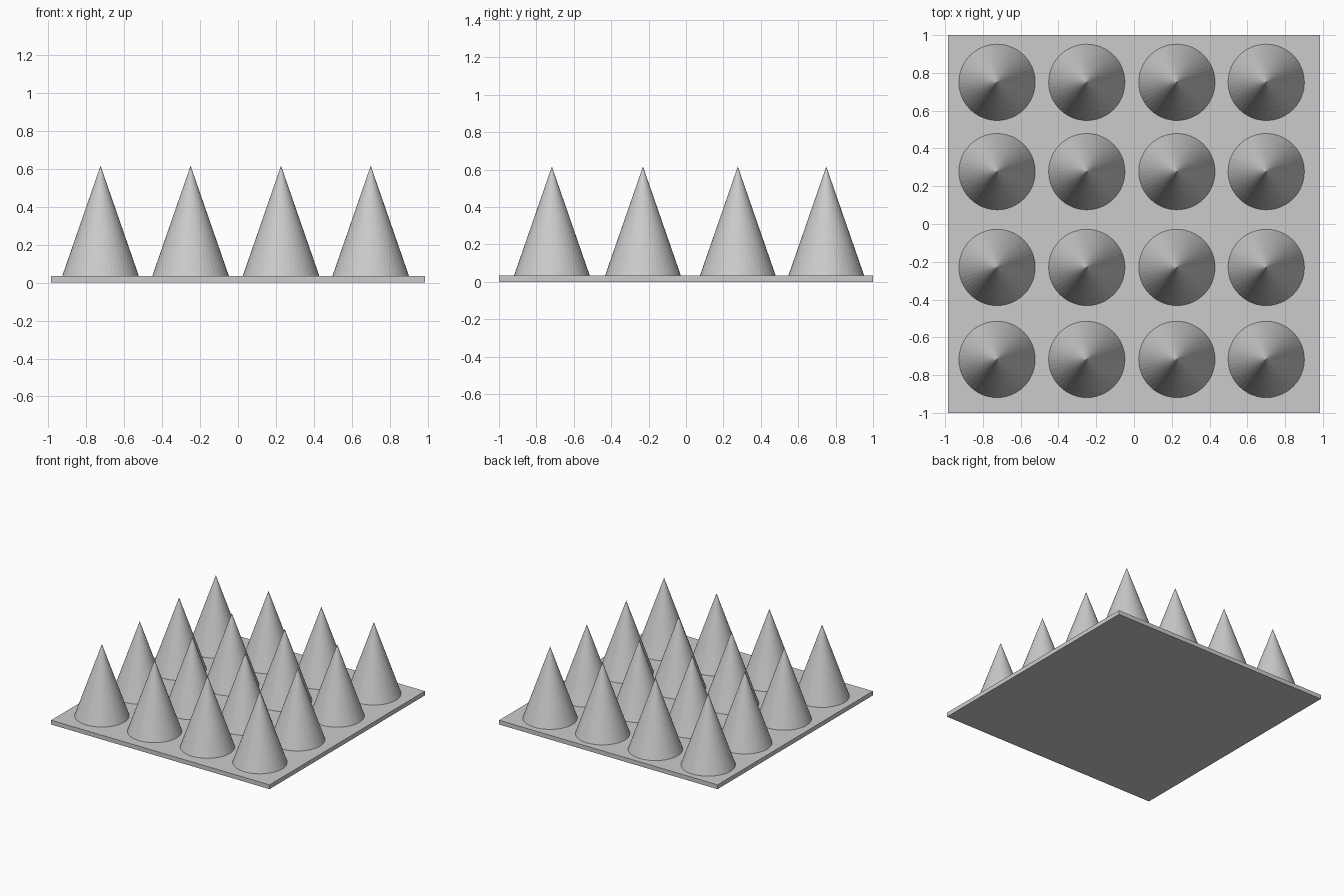
import bpy

# Remove the default object
cube = bpy.data.objects.get("Cube")
if cube:
    bpy.data.objects.remove(cube, do_unlink=True)

# Single grey material
GREY = (0.6, 0.6, 0.6, 1.0)
grey = bpy.data.materials.new("plain grey")
grey.use_nodes = True
grey.diffuse_color = GREY
grey.node_tree.nodes["Principled BSDF"].inputs["Base Color"].default_value = GREY

PLATE_HEIGHT = 0.035
CONE_RADIUS = 0.202
CONE_TOP = 0.617


def finish(name):
    obj = bpy.context.object
    obj.name = name
    obj.data.materials.append(grey)
    return obj


# Thin base plate
bpy.ops.mesh.primitive_cube_add(size=1, location=(0, 0, PLATE_HEIGHT / 2))
plate = finish("base_plate")
plate.scale = (1.97, 2.0, PLATE_HEIGHT)
bpy.ops.object.transform_apply(location=False, rotation=False, scale=True)

# Four by four grid of flat-shaded cones
columns = (-0.725, -0.25, 0.227, 0.70)
rows = (-0.717, -0.23, 0.277, 0.75)
depth = CONE_TOP - PLATE_HEIGHT
for row, y in enumerate(rows, 1):
    for column, x in enumerate(columns, 1):
        bpy.ops.mesh.primitive_cone_add(
            vertices=48, radius1=CONE_RADIUS, radius2=0, depth=depth,
            location=(x, y, PLATE_HEIGHT + depth / 2))
        finish(f"cone_row_{row}_column_{column}")
